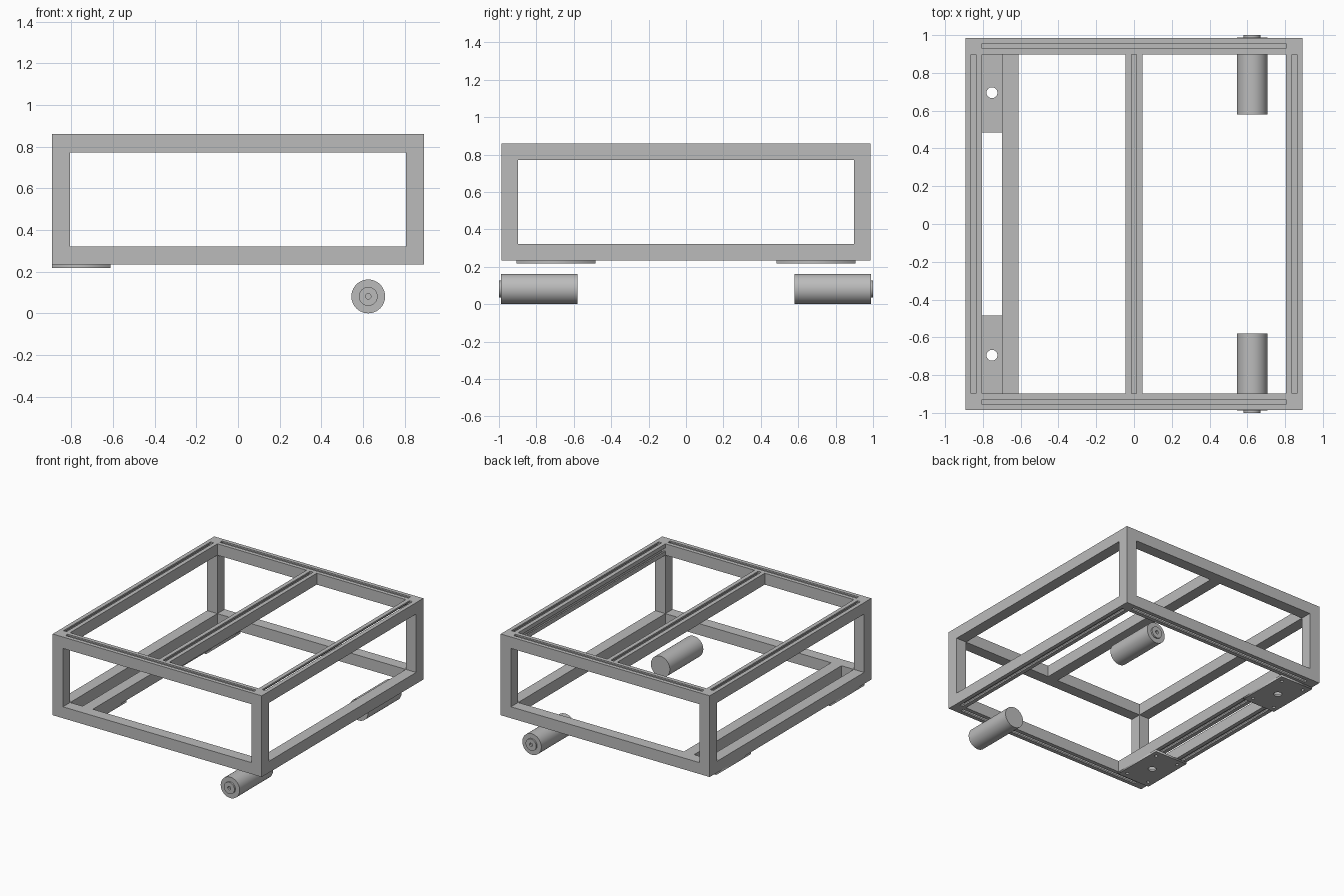
import bpy, bmesh, math
from mathutils import Vector

cube = bpy.data.objects.get("Cube")
if cube:
    bpy.data.objects.remove(cube, do_unlink=True)

grey = bpy.data.materials.new("plain grey")
grey.use_nodes = True
colour = (0.5, 0.5, 0.5, 1)
grey.diffuse_color = colour
grey.node_tree.nodes["Principled BSDF"].inputs["Base Color"].default_value = colour

# Frame dimensions: half bar width and bar centre lines
H = 0.044
X, Y, LOW, HIGH = 0.849, 0.942, 0.277, 0.816
NECK, LIP, CAVITY, CORE = 0.013, H - 0.012, 0.027, 0.013

SQUARE = [(-H, -H), (H, -H), (H, H), (-H, H)]
SLOT_TOP = [(-H, -H), (H, -H), (H, H), (NECK, H), (NECK, LIP), (CAVITY, LIP),
            (CAVITY, CORE), (-CAVITY, CORE), (-CAVITY, LIP), (-NECK, LIP),
            (-NECK, H), (-H, H)]
SLOT_BOTTOM = [(u, -w) for u, w in SLOT_TOP]
# Bar with connected slots on its top and inner side, made of a body and a corner
TWO_SLOT_BODY = [(-H, -H), (H, -H), (H, H), (NECK, H), (NECK, LIP), (CAVITY, LIP),
                 (CAVITY, CORE), (-CORE, CORE), (-CORE, -CAVITY), (-LIP, -CAVITY),
                 (-LIP, -NECK), (-H, -NECK)]
TWO_SLOT_CORNER = [(-H, NECK), (-LIP, NECK), (-LIP, LIP), (-NECK, LIP),
                   (-NECK, H), (-H, H)]


def finish(name, bm):
    bmesh.ops.recalc_face_normals(bm, faces=bm.faces)
    mesh = bpy.data.meshes.new(name)
    bm.to_mesh(mesh)
    bm.free()
    mesh.materials.append(grey)
    obj = bpy.data.objects.new(name, mesh)
    bpy.context.collection.objects.link(obj)
    return obj


def bar(name, profile, axis, centre, length):
    """Extrude a cross-section along an axis, centred on a point."""
    u, w, along = {"x": ((0, 1, 0), (0, 0, 1), (1, 0, 0)),
                   "y": ((1, 0, 0), (0, 0, 1), (0, 1, 0)),
                   "z": ((1, 0, 0), (0, 1, 0), (0, 0, 1))}[axis]
    u, w, along = Vector(u), Vector(w), Vector(along)
    start = Vector(centre) - along * length / 2
    bm = bmesh.new()
    face = bm.faces.new([bm.verts.new(start + u * a + w * b) for a, b in profile])
    made = bmesh.ops.extrude_face_region(bm, geom=[face])["geom"]
    bmesh.ops.translate(bm, vec=along * length,
                        verts=[v for v in made if isinstance(v, bmesh.types.BMVert)])
    return finish(name, bm)


def mounting_plate(name, y_side):
    """Flat plate with a large centre hole and four screw holes."""
    curve = bpy.data.curves.new(name, "CURVE")
    curve.dimensions, curve.fill_mode = "2D", "BOTH"
    curve.extrude = 0.0075

    def outline(points):
        spline = curve.splines.new("POLY")
        spline.points.add(len(points) - 1)
        for p, (x, y) in zip(spline.points, points):
            p.co = (x, y, 0, 1)
        spline.use_cyclic_u = True

    def hole(x, y, r, n):
        outline([(x + r * math.cos(math.tau * i / n), y + r * math.sin(math.tau * i / n))
                 for i in range(n)])

    w, d = 0.141, 0.21
    outline([(-w, -d), (w, -d), (w, d), (-w, d)])
    hole(0, 0, 0.029, 32)
    for sx in (-1, 1):
        for sy in (-1, 1):
            hole(sx * 0.097, sy * 0.16, 0.012, 16)
    temp = bpy.data.objects.new(name, curve)
    bpy.context.collection.objects.link(temp)
    bpy.context.view_layer.update()
    mesh = bpy.data.meshes.new_from_object(temp.evaluated_get(
        bpy.context.evaluated_depsgraph_get()))
    bpy.data.objects.remove(temp, do_unlink=True)
    mesh.materials.clear()
    mesh.materials.append(grey)
    obj = bpy.data.objects.new(name, mesh)
    bpy.context.collection.objects.link(obj)
    obj.location = (-0.752, y_side * 0.695, 0.2255)


def roller(name, y_side):
    """Cylinder with a raised, bored hub on its outer end."""
    # radius and distance from the middle, from inner cap to the bottom of the bore
    profile = [(0, 0.58), (0.081, 0.58), (0.081, 0.988), (0.045, 0.988),
               (0.045, 1.0), (0.013, 1.0), (0.013, 0.985), (0, 0.985)]
    bm = bmesh.new()
    verts = [bm.verts.new((r, y_side * y, 0)) for r, y in profile]
    edges = [bm.edges.new(pair) for pair in zip(verts, verts[1:])]
    bmesh.ops.spin(bm, geom=verts + edges, cent=(0, 0, 0), axis=(0, 1, 0),
                   angle=math.tau, steps=48, use_duplicate=False)
    bmesh.ops.remove_doubles(bm, verts=bm.verts, dist=0.0001)
    obj = finish(name, bm)
    obj.location = (0.625, 0, 0.081)
    bpy.ops.object.select_all(action="DESELECT")
    obj.select_set(True)
    bpy.context.view_layer.objects.active = obj
    bpy.ops.object.shade_smooth_by_angle(angle=math.radians(30))


SPAN_X, SPAN_Y = 2 * (X - H), 2 * (Y - H)

# Corner posts
for sx, side in ((-1, "right"), (1, "left")):
    for sy, end in ((-1, "front"), (1, "back")):
        bar(f"{end}_{side}_post", SQUARE, "z",
            (sx * X, sy * Y, (LOW + HIGH) / 2), HIGH - LOW + 2 * H)

# Front and back rails
for sy, end in ((-1, "front"), (1, "back")):
    bar(f"{end}_top_rail", SLOT_TOP, "x", (0, sy * Y, HIGH), SPAN_X)
    bar(f"{end}_bottom_rail", SLOT_BOTTOM, "x", (0, sy * Y, LOW), SPAN_X)

# Side rails and cross rails
bar("right_top_rail", SLOT_TOP, "y", (-X, 0, HIGH), SPAN_Y)
bar("left_top_rail", TWO_SLOT_BODY, "y", (X, 0, HIGH), SPAN_Y)
bar("left_top_rail_corner", TWO_SLOT_CORNER, "y", (X, 0, HIGH), SPAN_Y)
bar("middle_top_rail", SLOT_TOP, "y", (0, 0, HIGH), SPAN_Y)
for name, x in (("right_bottom_rail", -X), ("left_bottom_rail", X),
                ("inner_bottom_rail", -0.655)):
    bar(name, SLOT_BOTTOM, "y", (x, 0, LOW), SPAN_Y)

# Mounting plates and rollers
for sy, end in ((-1, "front"), (1, "back")):
    mounting_plate(f"{end}_mounting_plate", sy)
    roller(f"{end}_roller", sy)
